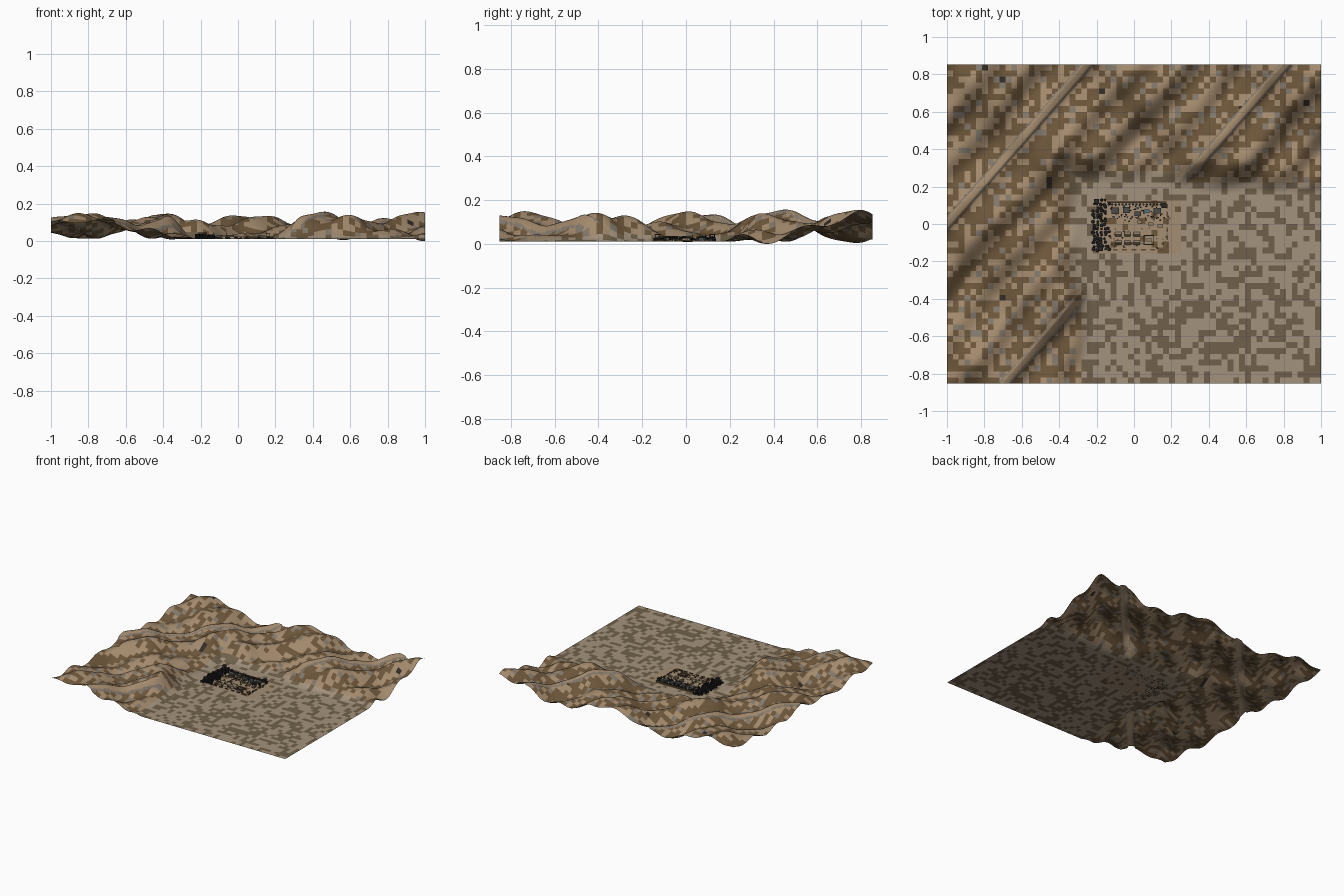
import bpy, bmesh, math, random
from mathutils import Matrix

if "Cube" in bpy.data.objects:
    bpy.data.objects.remove(bpy.data.objects["Cube"])

random.seed(7)
HX, HY, FLOOR = 1.0, 0.852, 0.017


def material(name, rgb):
    m = bpy.data.materials.new(name)
    m.diffuse_color = (*rgb, 1)
    m.use_nodes = True
    m.node_tree.nodes["Principled BSDF"].inputs["Base Color"].default_value = m.diffuse_color
    return m


PAL = [material(n, c) for n, c in (
    ("sand_light", (0.37, 0.29, 0.205)), ("sand_dark", (0.16, 0.117, 0.068)),
    ("rock_tan", (0.36, 0.25, 0.15)), ("rock_brown", (0.15, 0.092, 0.042)),
    ("rock_grey", (0.22, 0.185, 0.145)), ("rock_black", (0.03, 0.025, 0.02)),
    ("yard_sand", (0.37, 0.27, 0.17)))]
DARK = material("barrier_dark", (0.018, 0.018, 0.018))
STEEL = material("steel_grey", (0.07, 0.07, 0.07))
CANVAS = material("canvas_tan", (0.30, 0.22, 0.14))
WOOD = material("crate_brown", (0.11, 0.07, 0.035))
BLUE = material("tarp_blue", (0.08, 0.19, 0.28))


def smooth(t):
    t = max(0.0, min(1.0, t))
    return t * t * (3 - 2 * t)


def mask(x, y):
    # 0 on the plain, 1 in the L-shaped mountain range
    west = -0.24 - 0.05 * smooth((y + 0.4) / 0.2) - x
    north = y - 0.23 + 0.05 * smooth((x - 0.15) / 0.2)
    return smooth((max(west, north) + 0.02) / 0.18)


def ledge(x, y):
    # distance to the nearest diagonal rock ledge
    u = x - 0.88 * y
    return min(abs(u + 1.0), abs(u - 0.06))


def height(x, y):
    m = mask(x, y)
    if m == 0:
        return FLOOR
    u = x - 0.88 * y
    h = 0.083 - 0.056 * math.sin(7.1 * (x + 0.6)) * math.sin(8.3 * (y - 0.585))
    h += 0.018 * math.sin(24 * u + 0.8 + 0.5 * math.sin(5 * (x + y)))
    h += 0.008 * math.sin(23 * x + 1.0) * math.sin(21 * y)
    h += 0.014 * smooth((0.038 - ledge(x, y)) / 0.014)
    return max(0.0, FLOOR + (h - FLOOR) * m)


# Terrain sheet, coloured in square cells of four by four faces
NX, NY, STEP = 256, 216, 4
verts = []
for j in range(NY + 1):
    for i in range(NX + 1):
        x, y = -HX + 2 * HX * i / NX, -HY + 2 * HY * j / NY
        verts.append((x, y, height(x, y)))
low = min(v[2] for v in verts)
FLOOR -= low
verts = [(x, y, z - low) for x, y, z in verts]
W = NX + 1
faces = [(j * W + i, j * W + i + 1, (j + 1) * W + i + 1, (j + 1) * W + i)
         for j in range(NY) for i in range(NX)]


def cell_colour(x, y):
    m, r = mask(x, y), random.random()
    if -0.2 < x < 0.24 and -0.17 < y < 0.12:
        return 6 if r < 0.85 else 3
    if m < 0.35:
        return 1 if r < 0.40 else 0
    if r > 0.996:
        return 5
    streak = math.sin(24 * (x - 0.88 * y) + 0.3)
    return 3 if r < 0.47 - 0.2 * streak else (4 if r > 0.9 else 2)


cells = {(a, b): cell_colour(-HX + (a + .5) * 2 * HX * STEP / NX, -HY + (b + .5) * 2 * HY * STEP / NY)
         for b in range(NY // STEP) for a in range(NX // STEP)}
me = bpy.data.meshes.new("terrain")
me.from_pydata(verts, [], faces)
for p in PAL:
    me.materials.append(p)
idx = []
for j in range(NY):
    for i in range(NX):
        x, y = -HX + 2 * HX * (i + .5) / NX, -HY + 2 * HY * (j + .5) / NY
        c, d = cells[(i // STEP, j // STEP)], ledge(x, y)
        if mask(x, y) > 0.6 and d < 0.036:
            c = 4 if d > 0.026 else 2
        idx.append(c)
me.polygons.foreach_set("material_index", idx)
me.polygons.foreach_set("use_smooth", [True] * len(idx))
bpy.context.collection.objects.link(bpy.data.objects.new("terrain", me))


class Part:
    """Collects primitives into one object."""

    def __init__(self, name, mat):
        self.name, self.mat, self.bm = name, mat, bmesh.new()

    def box(self, x, y, sx, sy, sz, z=None, rot=0.0):
        z = FLOOR if z is None else z
        bmesh.ops.create_cube(self.bm, size=1, matrix=Matrix.Translation((x, y, z + sz / 2))
                              @ Matrix.Rotation(rot, 4, 'Z') @ Matrix.Diagonal((sx, sy, sz, 1)))

    def drum(self, x, y, r, h, n=8, top=1.0):
        bmesh.ops.create_cone(self.bm, cap_ends=True, segments=n, radius1=r, radius2=r * top,
                              depth=h, matrix=Matrix.Translation((x, y, FLOOR + h / 2)))

    def tent(self, x, y, sx, sy, h):
        pts = [(x + a * sx / 2, y + b * sy / 2, FLOOR + c * h) for a in (-1, 1) for b, c in ((-1, 0), (1, 0), (0, 1))]
        v = [self.bm.verts.new(p) for p in pts]
        for f in ((0, 2, 1), (3, 4, 5), (0, 3, 5, 2), (1, 2, 5, 4), (0, 1, 4, 3)):
            self.bm.faces.new([v[k] for k in f])

    def done(self):
        mesh = bpy.data.meshes.new(self.name)
        self.bm.to_mesh(mesh)
        self.bm.free()
        mesh.materials.append(self.mat)
        bpy.context.collection.objects.link(bpy.data.objects.new(self.name, mesh))


# Barrier drums: thick bank on the west, single row along the north
p = Part("barrier_bank", DARK)
for j in range(15):
    for i in range(5):
        x = -0.215 + i * 0.02 + random.uniform(-.005, .005)
        y = -0.135 + j * 0.0185 + random.uniform(-.005, .005)
        if random.random() < (0.6 if i == 4 or (i == 0 and j > 11) else 0.1):
            continue
        p.drum(x, y, random.uniform(.006, .011), random.uniform(.008, .026), top=.85)
for i in range(17):
    p.drum(-0.135 + i * 0.0185, 0.105, .006, .013)
p.done()

# Perimeter walls with gaps
p = Part("perimeter_wall", WOOD)
p.box(0.015, 0.116, 0.32, 0.006, 0.012)
for i in range(6):
    p.box(-0.10 + i * 0.05, -0.138, 0.026, 0.006, 0.006)
for j in range(6):
    p.box(0.178, -0.115 + j * 0.042, 0.006, 0.026, 0.007)
p.done()

# Watch towers: legs, platform and roof
p = Part("watch_towers", DARK)
for cx, cy in ((-0.20, 0.12), (-0.18, -0.13), (0.16, 0.10)):
    hh = 0.018 if cx < 0 else 0.014
    for a in (-1, 1):
        for b in (-1, 1):
            p.box(cx + a * .01, cy + b * .01, .003, .003, hh + .012)
    p.box(cx, cy, .024, .024, .004, FLOOR + hh - .004)
    p.box(cx, cy, .027, .027, .003, FLOOR + hh + .012)
p.done()

# Tents in rows
p = Part("tents", CANVAS)
for i in range(3):
    for j in range(2):
        p.tent(-0.085 + i * 0.05, -0.10 + j * 0.045, .034, .022, .012)
p.done()

# Sheds along the north wall
p = Part("sheds", STEEL)
for x, y, sx, sy, h in ((-.10, .07, .035, .03, .016), (-.04, .075, .03, .025, .018),
                        (.02, .055, .03, .02, .012), (.125, .07, .035, .025, .015)):
    p.box(x, y, sx, sy, h)
    p.box(x, y, sx + .005, sy + .005, .002, FLOOR + h)
p.done()

# Blue tarp stacks
p = Part("tarp_stacks", BLUE)
p.box(0.07, 0.068, .026, .02, .012)
p.box(0.02, 0.085, .014, .01, .01)
p.done()

# Open square pen
p = Part("pen_walls", WOOD)
for s in (-1, 1):
    p.box(0.08, -0.085 + s * .024, .055, .004, .009)
    p.box(0.08 + s * .026, -0.085, .004, .052, .009)
p.done()

# Parked vehicles: hull, cab and wheels
p, w = Part("vehicles", CANVAS), Part("vehicle_wheels", DARK)
for cx, cy in ((.09, 0.0), (.14, -.01), (.08, -.085), (.03, .01)):
    p.box(cx, cy, .028, .015, .006, FLOOR + .004)
    p.box(cx + .007, cy, .012, .013, .005, FLOOR + .01)
    for a in (-1, 1):
        for b in (-1, 1):
            w.box(cx + a * .009, cy + b * .007, .007, .003, .006)
p.done()
w.done()

# Scattered crates and fuel barrels
p, b = Part("crates", WOOD), Part("fuel_barrels", DARK)
for k in range(60):
    s = random.uniform(.005, .010)
    p.box(random.uniform(-.13, .2), random.uniform(-.13, .1), s, s, s, rot=random.uniform(0, 1.5))
    b.drum(random.uniform(-.13, .165), random.uniform(.02, .1), .004, .009)
p.done()
b.done()

# Radio masts
p = Part("radio_masts", DARK)
for x, y in ((-0.06, 0.09), (-0.13, 0.03)):
    p.drum(x, y, .002, .034, n=6, top=.5)
p.done()
